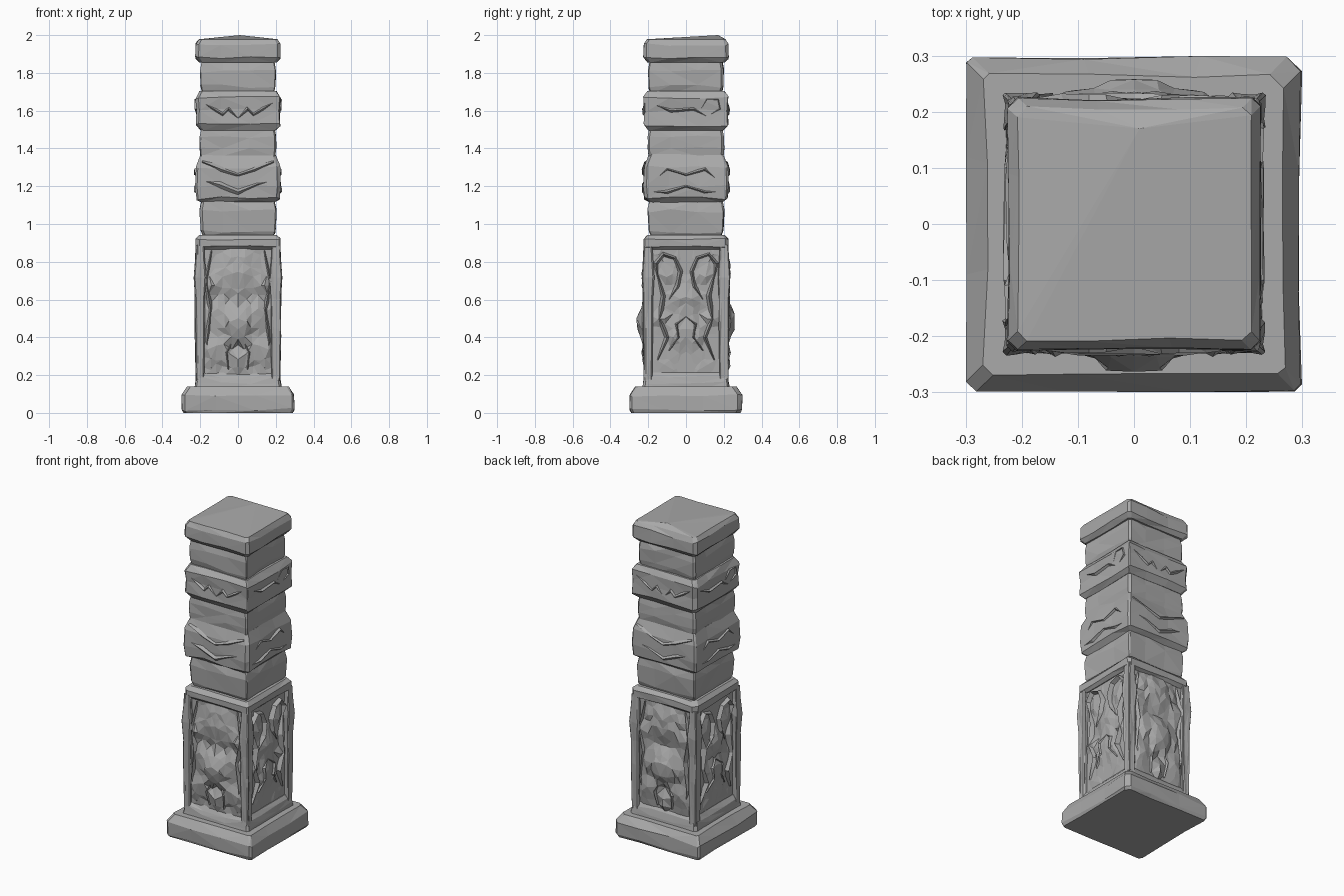
import bpy, bmesh, math, random
from mathutils import Matrix, Vector

random.seed(7)
cube = bpy.data.objects.get("Cube")
if cube:
    bpy.data.objects.remove(cube, do_unlink=True)

stone = bpy.data.materials.new("grey stone")
stone.use_nodes = True
GREY = (0.4, 0.4, 0.4, 1)
stone.diffuse_color = GREY
stone.node_tree.nodes["Principled BSDF"].inputs["Base Color"].default_value = GREY


def finish(name, bm, closed=True):
    if closed:
        bmesh.ops.recalc_face_normals(bm, faces=bm.faces[:])
    bmesh.ops.triangulate(bm, faces=[f for f in bm.faces if len(f.verts) > 3])
    mesh = bpy.data.meshes.new(name)
    bm.to_mesh(mesh)
    bm.free()
    mesh.materials.append(stone)
    obj = bpy.data.objects.new(name, mesh)
    bpy.context.collection.objects.link(obj)
    return obj


def on_side(side, u, depth, z):
    """Point on one of the four faces: 0 front, 1 +x, 2 back, 3 -x."""
    return Matrix.Rotation(side * math.pi / 2, 3, 'Z') @ Vector((u, -depth, z))


def block(name, profile, chamfer, rough, centre=(0, 0), peak=None):
    """Chipped square block from (half width, height) rings."""
    bm = bmesh.new()
    rings = []
    # chips shared up the block, so corners look broken rather than noisy
    chips = [chamfer * random.uniform(0.4, 1.5) for _ in range(4)]
    last = len(profile) - 1
    for r, (half, z) in enumerate(profile):
        ring = []
        for side in range(4):
            for t in (-1, -0.4, 0.3, 1):
                chip = chips[side] if t < 0 else chips[(side + 1) % 4]
                u = t * (half - chip) if abs(t) == 1 else t * half
                depth = half - rough * random.random() * (0.4 if abs(t) == 1 else 1)
                dz = 0 if r in (0, last) else random.uniform(-rough, rough)
                p = on_side(side, u, depth, z + dz)
                ring.append(bm.verts.new(p + Vector((*centre, 0))))
        rings.append(ring)
    n = len(rings[0])
    for low, high in zip(rings, rings[1:]):
        for i in range(n):
            j = (i + 1) % n
            bm.faces.new((low[i], low[j], high[j], high[i]))
    bm.faces.new(rings[0][::-1])
    if peak:
        tip = bm.verts.new(peak)
        for i in range(n):
            bm.faces.new((rings[-1][i], rings[-1][(i + 1) % n], tip))
    else:
        bm.faces.new(rings[-1])
    return finish(name, bm)


def ridge(name, side, path, depth, width, height):
    """Carved ridge with a sharp crest along (u, z) points."""
    bm = bmesh.new()
    rows = []
    pts = [Vector(p) for p in path]
    for i, p in enumerate(pts):
        run = (pts[min(i + 1, len(pts) - 1)] - pts[max(i - 1, 0)]).normalized()
        end = i in (0, len(pts) - 1)
        w = width * (0.4 if end else random.uniform(0.8, 1.2))
        h = height * (0.2 if end else random.uniform(0.8, 1.1))
        off = Vector((-run.y, run.x)) * w
        rows.append([bm.verts.new(on_side(side, q.x, d, q.y)) for q, d in
                     ((p - off, depth - 0.015), (p, depth + h), (p + off, depth - 0.015))])
    for a, b in zip(rows, rows[1:]):
        for i in range(3):
            j = (i + 1) % 3
            bm.faces.new((a[i], a[j], b[j], b[i]))
    bm.faces.new(rows[0])
    bm.faces.new(rows[-1])
    return finish(name, bm)


def mirrored_ridges(name, side, path, depth, width, height):
    for tag, s in (("left", 1), ("right", -1)):
        ridge(f"{name}_{tag}", side, [(s * u, z) for u, z in path], depth, width, height)


def relief(name, side, bumps, base, cols=10, rows=13):
    """Symmetric carved panel; bumps are (u, z, radius, height)."""
    bm = bmesh.new()
    half_w, z0, z1 = 0.19, 0.19, 0.89
    grid = []
    for r in range(rows + 1):
        row = [None] * (cols + 1)
        for c in range(cols // 2 + 1):
            edge = r in (0, rows) or c == 0
            u = half_w * (1 - 2 * c / cols)
            z = z0 + (z1 - z0) * r / rows
            if not edge:
                z += random.uniform(-0.02, 0.02)
                u += random.uniform(-0.012, 0.012) if c != cols // 2 else 0
            lift = max(h * max(0, 1 - (math.hypot(u - bu, z - bz) / rad) ** 2)
                       for bu, bz, rad, h in bumps)
            d = base if edge else base + lift + random.uniform(-0.006, 0.008)
            row[cols - c] = bm.verts.new(on_side(side, u, d, z))
            if c != cols // 2:
                row[c] = bm.verts.new(on_side(side, -u, d, z))
        grid.append(row)
    for a, b in zip(grid, grid[1:]):
        for c in range(cols):
            bm.faces.new((a[c], a[c + 1], b[c + 1], b[c]))
    return finish(name, bm, closed=False)


# Plinth
block("plinth", [(0.29, 0), (0.3, 0.02), (0.3, 0.09), (0.27, 0.14)], 0.025, 0.01)
block("shaft_foot", [(0.235, 0.12), (0.228, 0.16), (0.222, 0.19), (0.205, 0.215)], 0.02, 0.008)

# Shaft with corner posts and top moulding
block("shaft_core", [(0.2, 0.15), (0.2, 0.9)], 0.01, 0.002)
for i, (sx, sy) in enumerate(((1, 1), (-1, 1), (-1, -1), (1, -1))):
    block(f"corner_post_{i + 1}",
          [(0.024, 0.17), (0.026, 0.3), (0.028, 0.45), (0.027, 0.6), (0.034, 0.72), (0.027, 0.82), (0.024, 0.89)],
          0.008, 0.006, centre=(sx * 0.201, sy * 0.201))
block("shaft_moulding", [(0.205, 0.865), (0.226, 0.88), (0.226, 0.92), (0.205, 0.942)], 0.018, 0.005)

# Stacked upper blocks
block("lower_neck", [(0.185, 0.93), (0.2, 0.96), (0.205, 1.07), (0.195, 1.125)], 0.012, 0.01)
block("lower_band", [(0.195, 1.115), (0.222, 1.135), (0.228, 1.2), (0.224, 1.3), (0.2, 1.37)], 0.016, 0.01)
block("middle_neck", [(0.2, 1.36), (0.204, 1.4), (0.203, 1.46), (0.195, 1.51)], 0.012, 0.008)
block("upper_band", [(0.2, 1.495), (0.226, 1.525), (0.222, 1.6), (0.227, 1.67), (0.205, 1.705)], 0.016, 0.01)
block("upper_neck", [(0.19, 1.69), (0.2, 1.73), (0.202, 1.81), (0.192, 1.87)], 0.012, 0.01)
block("cap", [(0.205, 1.855), (0.227, 1.88), (0.226, 1.95), (0.21, 1.978)], 0.014, 0.007,
      peak=(0.01, 0.17, 2.0))

# Carvings, front and back
figure = [(0, 0.75, 0.15, 0.028), (0, 0.48, 0.12, 0.062), (0.07, 0.5, 0.1, 0.04),
          (0.13, 0.68, 0.07, 0.028), (0.11, 0.34, 0.1, 0.03), (0, 0.27, 0.06, 0.03)]
for side, label in ((0, "front"), (2, "back")):
    relief(f"{label}_figure", side, figure, 0.203)
    mirrored_ridges(f"{label}_arm", side, [(0.14, 0.86), (0.17, 0.7), (0.145, 0.55), (0.165, 0.38), (0.14, 0.23)],
                    0.205, 0.018, 0.026)
    mirrored_ridges(f"{label}_leg", side, [(0.02, 0.4), (0.06, 0.32), (0.05, 0.23)], 0.21, 0.02, 0.025)
    ridge(f"{label}_upper_chevron", side, [(-0.19, 1.33), (-0.09, 1.29), (0, 1.26), (0.09, 1.29), (0.19, 1.33)],
          0.217, 0.025, 0.016)
    ridge(f"{label}_lower_chevron", side, [(-0.19, 1.23), (-0.1, 1.21), (0, 1.17), (0.1, 1.21), (0.19, 1.23)],
          0.217, 0.03, 0.016)
    mirrored_ridges(f"{label}_brow", side, [(0, 1.56), (0.05, 1.61), (0.08, 1.58), (0.13, 1.61), (0.2, 1.65)],
                    0.217, 0.022, 0.014)

# Carvings, both flanks
coils = [(0.1, 0.73, 0.07, 0.015), (0, 0.6, 0.1, 0.022), (0.03, 0.42, 0.09, 0.02), (0.14, 0.5, 0.06, 0.018)]
for side, label in ((1, "left"), (3, "right")):
    relief(f"{label}_coils", side, coils, 0.198)
    mirrored_ridges(f"{label}_coil", side, [(0.15, 0.72), (0.16, 0.79), (0.12, 0.84), (0.06, 0.82),
                                            (0.03, 0.75), (0.045, 0.67), (0.09, 0.6)], 0.203, 0.016, 0.024)
    mirrored_ridges(f"{label}_coil_tail", side, [(0.15, 0.73), (0.12, 0.62), (0.14, 0.5), (0.1, 0.4), (0.15, 0.28)],
                    0.203, 0.018, 0.026)
    mirrored_ridges(f"{label}_snout", side, [(0, 0.51), (0.05, 0.47), (0.04, 0.4), (0.09, 0.33)],
                    0.203, 0.018, 0.024)
    ridge(f"{label}_upper_lip", side, [(-0.17, 1.23), (-0.1, 1.29), (0, 1.26), (0.1, 1.29), (0.17, 1.23)],
          0.217, 0.02, 0.016)
    ridge(f"{label}_lower_lip", side, [(-0.19, 1.17), (-0.1, 1.17), (0, 1.2), (0.1, 1.17), (0.19, 1.17)],
          0.217, 0.022, 0.016)
    ridge(f"{label}_eye_ring", side, [(0.08, 1.61), (0.11, 1.66), (0.17, 1.66), (0.18, 1.61), (0.13, 1.58)],
          0.217, 0.014, 0.014)
    ridge(f"{label}_cheek", side, [(-0.19, 1.64), (-0.08, 1.6), (0.04, 1.61), (0.11, 1.57)], 0.217, 0.02, 0.012)
